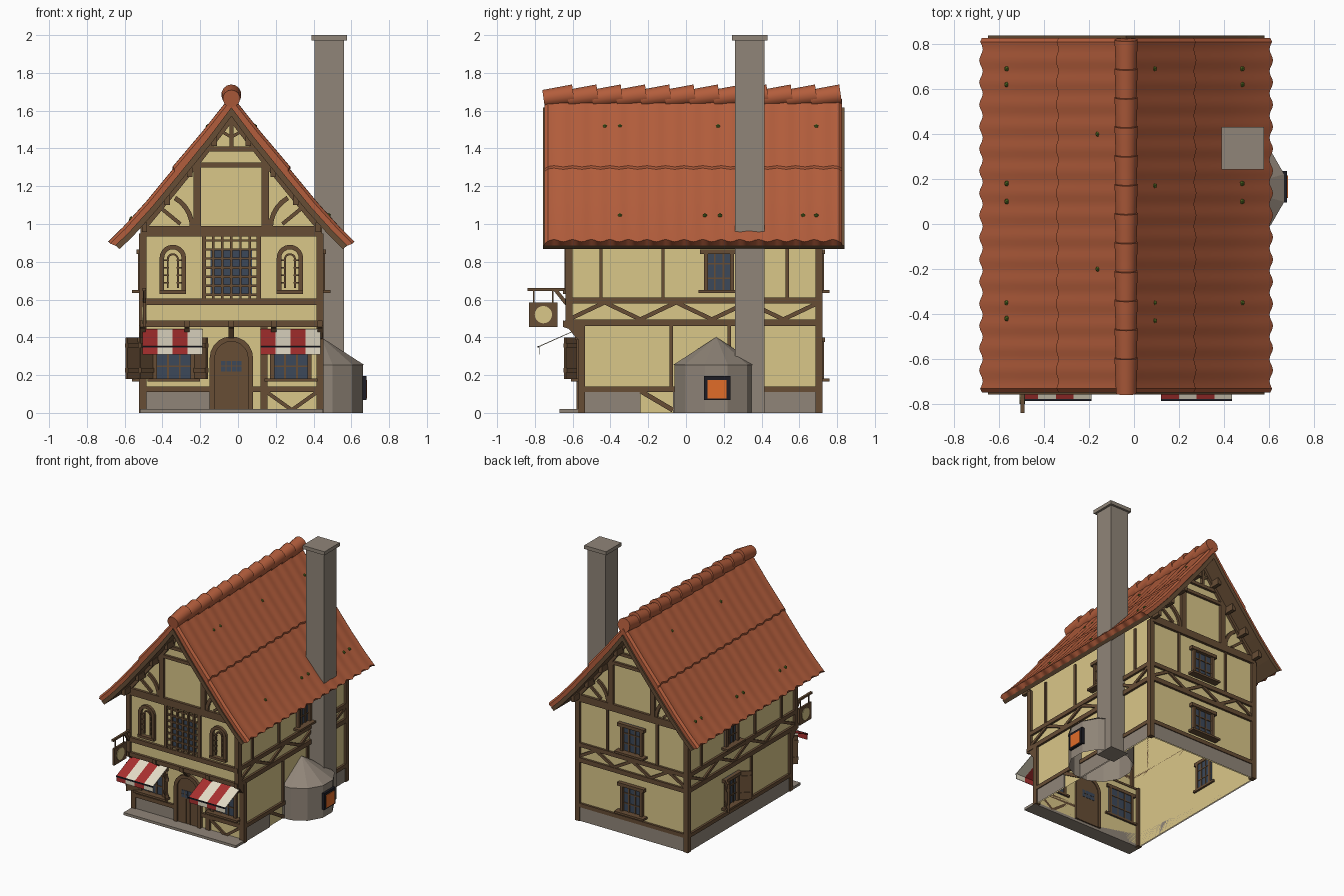
import bpy, bmesh, math
from mathutils import Matrix, Vector

if "Cube" in bpy.data.objects:
    bpy.data.objects.remove(bpy.data.objects["Cube"])

def material(name, r, g, b):
    m = bpy.data.materials.new(name)
    m.diffuse_color = (r, g, b, 1)
    m.use_nodes = True
    m.node_tree.nodes["Principled BSDF"].inputs["Base Color"].default_value = m.diffuse_color
    return m

CREAM = material("cream plaster", .70, .57, .25)
WOOD = material("dark timber", .135, .075, .036)
TILE = material("clay tile", .45, .11, .045)
STONE = material("grey stone", .28, .235, .19)
GLASS = material("blue glass", .045, .065, .10)
RED = material("awning red", .40, .03, .028)
WHITE = material("awning white", .78, .72, .57)
FIRE = material("fire orange", .75, .15, .022)
BLACK = material("black iron", .012, .012, .018)
MOSS = material("moss green", .10, .17, .02)

# Drawing planes: (u, v, outward) -> world
CX = -.035
FL = lambda u, v, o: (u, -.555 - o, v)     # front, ground floor
FU = lambda u, v, o: (u, -.62 - o, v)      # front, jettied floor
B = lambda u, v, o: (u, .705 + o, v)       # back
R = lambda u, v, o: (.435 + o, u, v)       # right
L = lambda u, v, o: (-.505 - o, u, v)      # left
T = lambda u, v, o: (u, v, o)              # plan
S = lambda u, v, o: (o, u, v)              # side profile

class Part:
    def __init__(self, name, mat):
        self.name, self.mat, self.bm = name, mat, bmesh.new()

    def add(self, W, pts, o0, o1):
        n = len(pts)
        a = [self.bm.verts.new(W(u, v, o0)) for u, v in pts]
        b = [self.bm.verts.new(W(u, v, o1)) for u, v in pts]
        self.bm.faces.new(a[::-1])
        self.bm.faces.new(b)
        for i in range(n):
            j = (i + 1) % n
            self.bm.faces.new((a[i], a[j], b[j], b[i]))
        return self

    def done(self, open_at=(), smooth=False):
        bmesh.ops.recalc_face_normals(self.bm, faces=self.bm.faces[:])
        for z in open_at:
            gone = [f for f in self.bm.faces if all(abs(v.co.z - z) < 1e-4 for v in f.verts)]
            bmesh.ops.delete(self.bm, geom=gone, context='FACES_ONLY')
        me = bpy.data.meshes.new(self.name)
        self.bm.to_mesh(me)
        self.bm.free()
        me.materials.append(self.mat)
        ob = bpy.data.objects.new(self.name, me)
        bpy.context.collection.objects.link(ob)
        if smooth:
            bpy.context.view_layer.objects.active = ob
            ob.select_set(True)
            bpy.ops.object.shade_smooth_by_angle(angle=math.radians(35))
            ob.select_set(False)

def rect(u0, u1, v0, v1):
    return [(u0, v0), (u1, v0), (u1, v1), (u0, v1)]

def strut(a, b, w):
    a, b = Vector(a), Vector(b)
    d = (b - a).normalized() * w / 2
    n = Vector((-d.y, d.x))
    return [tuple(p) for p in (a + n, a - n, b - n, b + n)]

def arch(u, r, v0, v1, k=10):
    return [(u - r, v0)] + [(u - r * math.cos(math.pi * i / k), v1 - r + r * math.sin(math.pi * i / k))
                            for i in range(k + 1)] + [(u + r, v0)]

def circle(x, y, r, n, turn=0):
    return [(x + r * math.cos(turn + 2 * math.pi * i / n), y + r * math.sin(turn + 2 * math.pi * i / n)) for i in range(n)]

# Roof section: distance from ridge, height
PROF = [(0, 1.68), (.15, 1.485), (.30, 1.30), (.45, 1.118), (.57, .985), (.645, .912)]

def rz(d):
    for (a, za), (b, zb) in zip(PROF, PROF[1:]):
        if d <= b:
            return za + (zb - za) * (d - a) / (b - a)
    return PROF[-1][1]

# Plaster shell, open underneath
Part("lower_walls", CREAM).add(T, rect(-.505, .435, -.555, .705), 0, .47).done(open_at=(0, .47))
ds = [-.47, -.30, -.15, 0, .15, .30, .47]
Part("upper_walls", CREAM).add(FU, [(CX - .47, .47)] + [(CX + d, rz(abs(d)) - .09) for d in ds]
                               + [(CX + .47, .47)], 0, -1.325).done(open_at=(.47,))
Part("jetty_floor", WOOD).add(T, rect(-.505, .435, -.62, -.55), .46, .475).done()

# Roof: tiles over a timber deck
def sheet(name, mat, y0, y1, t0, t1, waves=0):
    part = Part(name, mat)
    pts = [(d, z, 0) for d, z in PROF]
    if waves:
        pts[2:3] = [(.30, 1.30, .009), (.306, 1.2925, 0)]
        pts[1] = (.15, 1.485, .004)
    def shift(d, z, t):
        return (0, z - t / .64) if d == 0 else (d - .77 * t, z - .64 * t)
    count = waves * 6 if waves else 1
    for s in (-1, 1):
        prev = None
        for i in range(count + 1):
            c = math.cos(2 * math.pi * waves * i / count) if waves else 0
            drop = .015 if waves and i in (0, count) else 0
            ring = []
            for k, (d, z, lift) in enumerate(pts):
                x, h = shift(d, z, t0 + drop - lift - .002 * c)
                slide = .010 * c if k == len(pts) - 1 else (.006 * c if waves and k in (2, 3) else 0)
                ring.append((x + .65 * slide, h - .75 * slide))
            ring += [shift(d, z, t1) for d, z in reversed(PROF)]
            y = y0 + (y1 - y0) * i / count
            vs = [part.bm.verts.new((CX + s * x, y, h)) for x, h in ring]
            if prev:
                for k in range(len(vs)):
                    j = (k + 1) % len(vs)
                    part.bm.faces.new((prev[k], prev[j], vs[j], vs[k]))
            if i in (0, count):
                part.bm.faces.new(vs)
            prev = vs
    part.done(smooth=bool(waves))

sheet("roof_tiles", TILE, -.748, .826, 0, .042, 16)
sheet("roof_deck", WOOD, -.757, .838, .040, .070)

ridge = Part("ridge_tiles", TILE)
for i in range(12):
    m = Matrix.Translation((CX, -.675 + i * .1286, 1.675)) @ Matrix.Rotation(math.radians(8 - 90), 4, 'X')
    bmesh.ops.create_cone(ridge.bm, cap_ends=True, segments=14, radius1=.046, radius2=.053, depth=.16, matrix=m)
ridge.done(smooth=True)

moss = Part("moss_tufts", MOSS)
spots = [(.515, y) for y in (.69, .62, .18, .10, -.35)] + [(.125, y) for y in (.69, .17, -.35, -.43)]
spots += [(-.53, y) for y in (.69, .62, .18, .10, -.35, -.42)] + [(-.125, .4), (-.125, -.2)]
for d, y in spots:
    bmesh.ops.create_icosphere(moss.bm, subdivisions=1, radius=.013, matrix=Matrix.Translation((CX + d, y, rz(abs(d)) - .001)))
moss.done()

# Gable framing, front and back
for name, W in (("front", FU), ("back", B)):
    g = Part(name + "_gable_timber", WOOD)
    g.add(W, rect(-.515, .445, .935, .99), 0, .02)
    g.add(W, rect(CX - .21, CX + .21, 1.30, 1.325), 0, .018)
    g.add(W, rect(CX - .15, CX + .15, 1.385, 1.41), 0, .018)
    g.add(W, rect(CX - .011, CX + .011, 1.41, 1.57), 0, .018)
    for s in (-1, 1):
        g.add(W, rect(CX + s * .16, CX + s * .20, .99, rz(.2) - .1), 0, .02)
        rim = [0, .15, .30, .46]
        g.add(W, [(CX + s * d, rz(d) - .09) for d in rim] + [(CX + s * d, rz(d) - .145) for d in rim[::-1]], 0, .02)
        arc = [math.radians(12 * i) for i in range(6)]
        g.add(W, [(CX + s * (.39 - .195 * math.cos(a)), .98 + .195 * math.sin(a)) for a in arc]
              + [(CX + s * (.39 - .17 * math.cos(a)), .98 + .17 * math.sin(a)) for a in arc[::-1]], 0, .016)
        g.add(W, strut((CX, 1.46), (CX + s * .07, 1.50), .016), 0, .014)
        g.add(W, strut((CX + s * .27, 1.0), (CX + s * .38, 1.09), .02), 0, .014)
        for d in (.09, .22, .34, .46):   # purlin ends
            g.add(W, rect(CX + s * d - .014, CX + s * d + .014, rz(d) - .15, rz(d) - .10), 0, .09)
    g.done()

# Corner posts
posts = Part("corner_posts", WOOD)
for x0, x1 in ((-.523, -.485), (.415, .453)):
    posts.add(T, rect(x0, x1, -.573, -.535), 0, .47)
    posts.add(T, rect(x0, x1, -.638, -.60), .46, .95)
    posts.add(T, rect(x0, x1, .685, .723), 0, .95)
posts.done()

# Side and back wall framing
for name, W, u0, u1, ul in (("right", R, -.62, .705, -.555), ("left", L, -.62, .705, -.555), ("back", B, -.505, .435, -.505)):
    w = Part(name + "_wall_timber", WOOD)
    w.add(W, rect(ul, u1, .11, .14), 0, .017)
    w.add(W, rect(u0, u1, .46, .495), 0, .017)
    w.add(W, rect(u0, u1, .58, .612), 0, .017)
    n = 7 if W is not B else 6
    for i in range(n):
        a, b = u0 + (u1 - u0) * i / n, u0 + (u1 - u0) * (i + 1) / n
        lo, hi = ((.495, .585) if i % 2 == 0 else (.585, .495))
        w.add(W, strut((a, lo), (b, hi), .022), 0, .013)
    ups, lows = ((-.45, -.122, .537), (-.078, .228)) if W is not B else ((-.25, .18), ())
    for u in ups:
        w.add(W, rect(u - .009, u + .009, .61, .95), 0, .013)
    for u in lows:
        if W is R or u < 0:
            w.add(W, rect(u - .009, u + .009, .14, .46), 0, .013)
    if W is R:
        w.add(W, strut((-.24, .115), (-.07, .015), .025), 0, .013)
    w.done()

# Front framing
f = Part("front_timber", WOOD)
f.add(FU, rect(-.515, .445, .455, .488), 0, .02).add(FU, rect(-.515, .445, .57, .605), 0, .02)
f.add(FL, rect(-.505, -.15, .11, .14), 0, .018).add(FL, rect(.08, .435, .11, .14), 0, .018)
f.add(FL, rect(.12, .155, 0, .46), 0, .016)
f.add(FL, strut((.145, .115), (.285, .015), .02), 0, .014).add(FL, strut((.285, .015), (.425, .115), .02), 0, .014)
for x in (-.504, -.27, CX, .19, .434):    # jetty brackets
    f.add(S, [(-.555, .46), (-.65, .49), (-.65, .455), (-.62, .445), (-.585, .40), (-.555, .38)], x - .014, x + .014)
f.done()

# Stone base and step
base = Part("stone_plinth", STONE)
base.add(FL, rect(-.505, -.15, 0, .11), 0, .01).add(R, rect(-.555, -.24, 0, .11), 0, .01)
base.add(R, rect(-.07, .705, 0, .11), 0, .01).add(L, rect(-.555, .705, 0, .11), 0, .01)
base.add(B, rect(-.505, .435, 0, .11), 0, .01).done(open_at=(0,))
Part("front_step", STONE).add(T, rect(-.52, .45, -.67, -.555), 0, .02).done()

# Windows
frames, glass = Part("window_frames", WOOD), Part("window_panes", GLASS)
def window(W, u, w, v0, v1):
    h = w / 2
    glass.add(W, rect(u - h, u + h, v0, v1), -.01, .006)
    for s in (-1, 1):
        frames.add(W, rect(u + s * h, u + s * (h - .022), v0, v1), -.015, .025)
    frames.add(W, rect(u - h - .02, u + h + .02, v1 - .025, v1), -.015, .032)
    frames.add(W, rect(u - h - .03, u + h + .03, v0, v0 + .016), -.015, .055)
    for k in (-1, 1):
        frames.add(W, rect(u + k * w / 7 - .005, u + k * w / 7 + .005, v0, v1), -.013, .013)
        z = (v0 + v1) / 2 + k * (v1 - v0) / 6
        frames.add(W, rect(u - h, u + h, z - .004, z + .004), -.013, .012)

window(R, .175, .16, .635, .865)
window(L, .175, .16, .635, .865)
window(L, .175, .16, .165, .40)
window(B, CX, .19, .635, .865)
window(B, CX, .19, .165, .40)
window(FL, -.34, .22, .165, .41)
window(FL, .28, .22, .165, .41)
# Large lattice window
glass.add(FU, rect(CX - .11, CX + .11, .63, .87), -.01, .005)
for i in range(7):
    x, z = CX - .145 + i * .0483, .625 + i * .048
    e = .011 if i in (0, 6) else .006
    frames.add(FU, rect(x - e, x + e, .60, .94), -.012, .018)
    frames.add(FU, rect(CX - .15, CX + .15, z - .006, z + .006), -.012, .015)
# Arched plaster windows
for x in (CX - .31, CX + .31):
    frames.add(FU, arch(x, .07, .635, .89) + arch(x, .046, .635, .866)[::-1], -.01, .022)
    frames.add(FU, arch(x, .032, .66, .845) + arch(x, .022, .66, .835)[::-1], 0, .012)
    frames.add(FU, rect(x - .07, x + .07, .63, .65), -.01, .03)
    for k in range(4):
        for s in (-1, 1):
            frames.add(FU, rect(x + s * .02, x + s * .05, .685 + k * .04, .693 + k * .04), 0, .011)
# Door
Part("door_leaf", WOOD).add(FL, arch(CX, .09, .02, .38), -.01, .012).done()
frames.add(FL, arch(CX, .115, .02, .405) + arch(CX, .088, .02, .378)[::-1], -.015, .025)
for i in range(1, 5):
    x = CX - .09 + i * .036
    frames.add(FL, rect(x - .003, x + .003, .02, .21), .01, .015)
for i in range(4):
    for j in range(2):
        x, z = CX - .054 + i * .028, .22 + j * .03
        glass.add(FL, rect(x, x + .024, z, z + .026), -.012, .015)
frames.done()
glass.done()

# Open shutters, hinge to free edge in plan
shut = Part("shutters", WOOD)
for a, b in (((-.455, -.575), (-.52, -.64)), ((-.225, -.575), (-.165, -.64)),
             ((-.525, .09), (-.59, .03)), ((-.525, .26), (-.59, .32))):
    shut.add(T, strut(a, b, .014), .18, .40)
    for z in (.215, .345):
        shut.add(T, strut(a, b, .026), z, z + .022)
shut.done()

# Striped awnings
red, white, rod = Part("awning_red_stripes", RED), Part("awning_white_stripes", WHITE), Part("awning_rods", BLACK)
cloth = [(-.575, .44), (-.775, .35), (-.775, .31), (-.779, .31), (-.779, .354), (-.575, .444)]
for x in (-.505, .12):
    for i in range(4):
        (white if i % 2 else red).add(S, cloth, x + i * .079, x + (i + 1) * .079)
    rod.add(S, rect(-.786, -.778, .345, .355), x, x + .316)
red.done()
white.done()
rod.done()

# Hanging sign
sign = Part("hanging_sign", WOOD)
sign.add(S, rect(-.84, -.62, .645, .66), -.505, -.487).add(S, rect(-.83, -.68, .455, .585), -.504, -.488)
sign.add(S, strut((-.635, .58), (-.69, .65), .02), -.503, -.489)
for y in (-.805, -.705):
    sign.add(S, rect(y - .004, y + .004, .58, .65), -.499, -.493)
sign.done()
Part("sign_disc", CREAM).add(S, circle(-.755, .52, .046, 20), -.508, -.484).done()

# Chimney and oven
ch = Part("chimney", STONE).add(T, rect(.405, .56, .26, .415), 0, 1.98)
ch.add(T, rect(.388, .577, .243, .432), 1.972, 2.0).done()
Part("oven_body", STONE).add(T, circle(.44, .16, .23, 12, math.pi / 12), 0, .256).done(open_at=(0,))
dome = Part("oven_roof", STONE)
bmesh.ops.create_cone(dome.bm, cap_ends=True, segments=12, radius1=.236, radius2=0, depth=.147,
                      matrix=Matrix.Translation((.44, .16, .3275)) @ Matrix.Rotation(math.pi / 12, 4, 'Z'))
dome.done()
Part("oven_door_frame", BLACK).add(R, rect(.095, .235, .067, .196), .21, .245).done()
Part("oven_fire", FIRE).add(R, rect(.115, .215, .077, .175), .24, .249).done()
